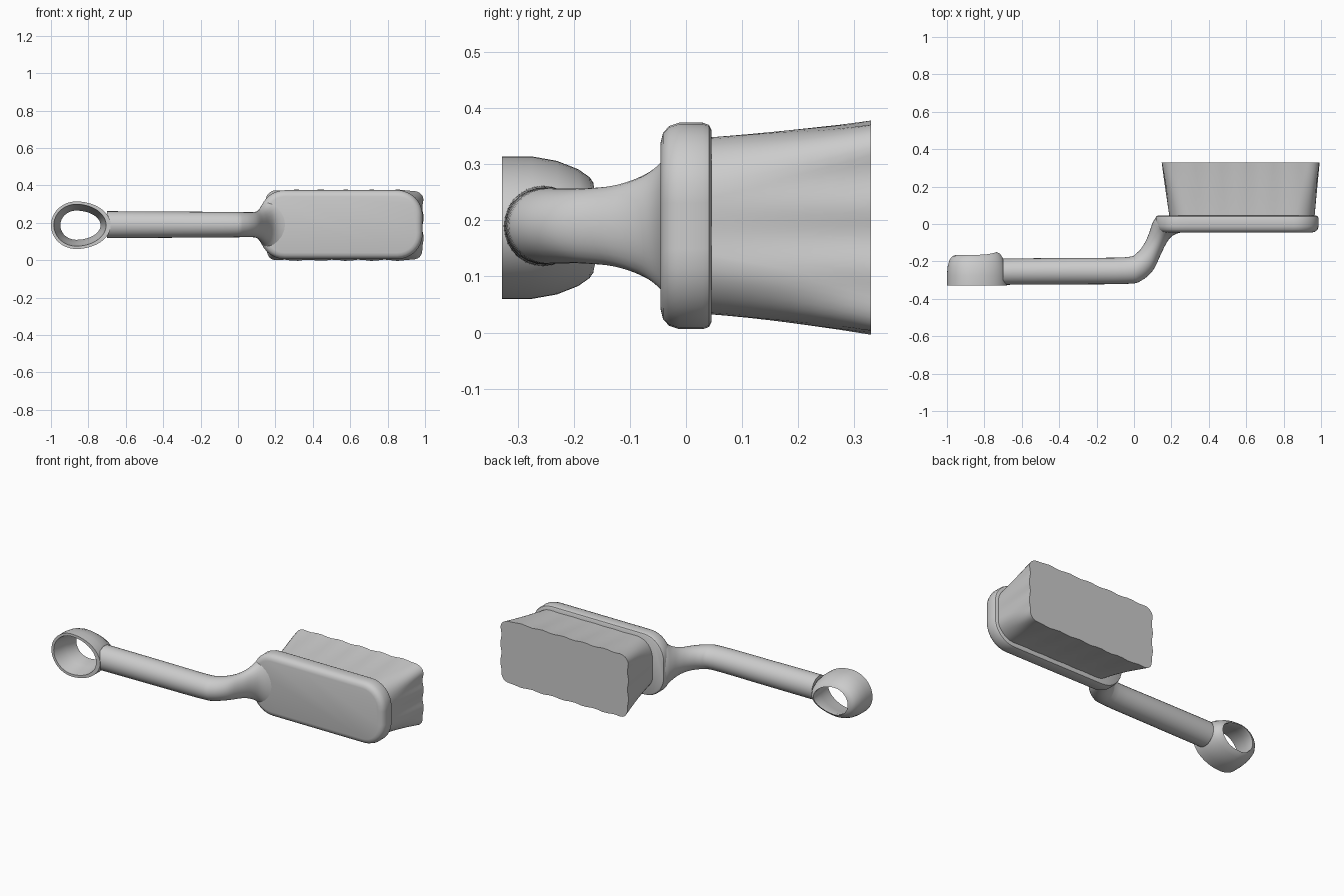
import bpy, bmesh, math
from mathutils import Vector

if "Cube" in bpy.data.objects:
    bpy.data.objects.remove(bpy.data.objects["Cube"])

ZC = 0.19  # height of the brush's long axis

grey = bpy.data.materials.new("plain grey")
grey.diffuse_color = (0.6, 0.6, 0.6, 1)
grey.use_nodes = True
grey.node_tree.nodes["Principled BSDF"].inputs["Base Color"].default_value = grey.diffuse_color


def loft(name, rings, cap=True, closed=False, angle=35):
    """Skin a list of equally long point rings into one object."""
    bm = bmesh.new()
    rows = [[bm.verts.new(p) for p in ring] for ring in rings]
    n = len(rows[0])
    pairs = list(zip(rows, rows[1:])) + ([(rows[-1], rows[0])] if closed else [])
    for a, b in pairs:
        for i in range(n):
            j = (i + 1) % n
            bm.faces.new((a[i], a[j], b[j], b[i]))
    if cap:
        bm.faces.new(rows[0])
        bm.faces.new(rows[-1])
    bmesh.ops.recalc_face_normals(bm, faces=bm.faces)
    mesh = bpy.data.meshes.new(name)
    bm.to_mesh(mesh)
    bm.free()
    mesh.materials.append(grey)
    obj = bpy.data.objects.new(name, mesh)
    bpy.context.collection.objects.link(obj)
    bpy.ops.object.select_all(action='DESELECT')
    obj.select_set(True)
    bpy.context.view_layer.objects.active = obj
    bpy.ops.object.shade_smooth_by_angle(angle=math.radians(angle))
    return obj


def rounded_rect(x0, x1, hz, r, y, steps=8, sides=12, wave=0.0):
    """Rounded rectangle in the xz plane, with optional ripples along its edge."""
    cx, hx = (x0 + x1) / 2, (x1 - x0) / 2
    pts = []
    corners = ((1, 1), (-1, 1), (-1, -1), (1, -1))
    for k, (sx, sz) in enumerate(corners):
        c = Vector((cx + sx * (hx - r), 0, ZC + sz * (hz - r)))
        for i in range(steps + 1):
            a = math.pi / 2 * (k + i / steps)
            pts.append((c + Vector((math.cos(a), 0, math.sin(a))) * r,
                        Vector((math.cos(a), 0, math.sin(a)))))
        a = math.pi / 2 * (k + 1)
        out = Vector((math.cos(a), 0, math.sin(a)))
        nx, nz = corners[(k + 1) % 4]
        end = Vector((cx + nx * (hx - r), 0, ZC + nz * (hz - r))) + out * r
        start = pts[-1][0]
        pts += [(start.lerp(end, i / sides), out) for i in range(1, sides)]
    ring = []
    for p, out in pts:
        ripple = wave * (math.sin(p.x * 46) + math.sin(p.z * 58 + 1) - 1) / 2
        q = p + out * ripple
        ring.append((q.x, y, q.z))
    return ring


# Head plate: rounded slab with softened rims
plate = [(0.034, -0.045), (0.018, -0.041), (0.006, -0.03), (0, -0.012),
         (0, 0.03), (0.004, 0.041), (0.012, 0.045)]
loft("head_plate", [rounded_rect(0.115 + d, 0.987 - d, 0.184 - d, 0.135 - d, y)
                    for d, y in plate])

# Bristle block: flared and rippled towards its flat tip
bristles = []
for i in range(9):
    t = i / 8
    f = 0.6 * t + 0.4 * t * t
    bristles.append(rounded_rect(0.19 - 0.04 * t, 0.965 + 0.024 * t, 0.157 + 0.034 * f,
                                 0.1 - 0.035 * t, 0.04 + 0.29 * t, sides=20,
                                 wave=0.002 + 0.005 * t))
loft("bristles", bristles)

# Handle and flared neck: inner point, outer point (x, y) and half height
stations = [
    (-0.70, -0.185, -0.70, -0.325, 0.072),
    (-0.35, -0.181, -0.35, -0.323, 0.070),
    (-0.05, -0.178, -0.04, -0.320, 0.068),
    (0.015, -0.155, 0.035, -0.305, 0.067),
    (0.055, -0.105, 0.100, -0.250, 0.067),
    (0.080, -0.050, 0.140, -0.170, 0.075),
    (0.095, -0.005, 0.172, -0.105, 0.098),
    (0.110, 0.025, 0.205, -0.064, 0.132),
    (0.135, 0.042, 0.260, -0.043, 0.160),
    (0.220, 0.040, 0.330, -0.036, 0.150),
]


def catmull(a, b, c, d, t):
    return 0.5 * (2 * b + (c - a) * t + (2 * a - 5 * b + 4 * c - d) * t * t
                  + (3 * b - a - 3 * c + d) * t ** 3)


sections = []
last = len(stations) - 1
for s in range(last):
    quad = [stations[min(max(s + o, 0), last)] for o in (-1, 0, 1, 2)]
    for i in range(4):
        sections.append([catmull(*v, i / 4) for v in zip(*quad)])
sections.append(list(stations[-1]))

handle = []
for xi, yi, xo, yo, hz in sections:
    mid = Vector(((xi + xo) / 2, (yi + yo) / 2, ZC))
    arm = Vector(((xi - xo) / 2, (yi - yo) / 2, 0))
    handle.append([mid + arm * math.cos(a) + Vector((0, 0, hz * math.sin(a)))
                   for a in (math.tau * k / 28 for k in range(28))])
loft("handle", handle, angle=50)


# Hanging loop: thin domed shell, stretched towards the handle
def loop_ring(left, right, hz, y, lift=0.0, n=48):
    ring = []
    for k in range(n):
        a = math.tau * k / n
        c = math.cos(a)
        ring.append((-0.865 + (right if c > 0 else left) * c,
                     y + lift * max(c, 0) ** 3, ZC - 0.003 + hz * math.sin(a)))
    return ring


loop = [
    loop_ring(0.135, 0.185, 0.127, -0.328),
    loop_ring(0.135, 0.185, 0.127, -0.275),
    loop_ring(0.132, 0.180, 0.119, -0.230),
    loop_ring(0.122, 0.165, 0.104, -0.192, 0.008),
    loop_ring(0.106, 0.148, 0.090, -0.172, 0.014),
    loop_ring(0.085, 0.130, 0.080, -0.165, 0.015),
    loop_ring(0.085, 0.130, 0.078, -0.180, 0.015),
    loop_ring(0.100, 0.145, 0.096, -0.240),
    loop_ring(0.120, 0.160, 0.112, -0.328),
]
loft("hanging_loop", loop, cap=False, closed=True)
